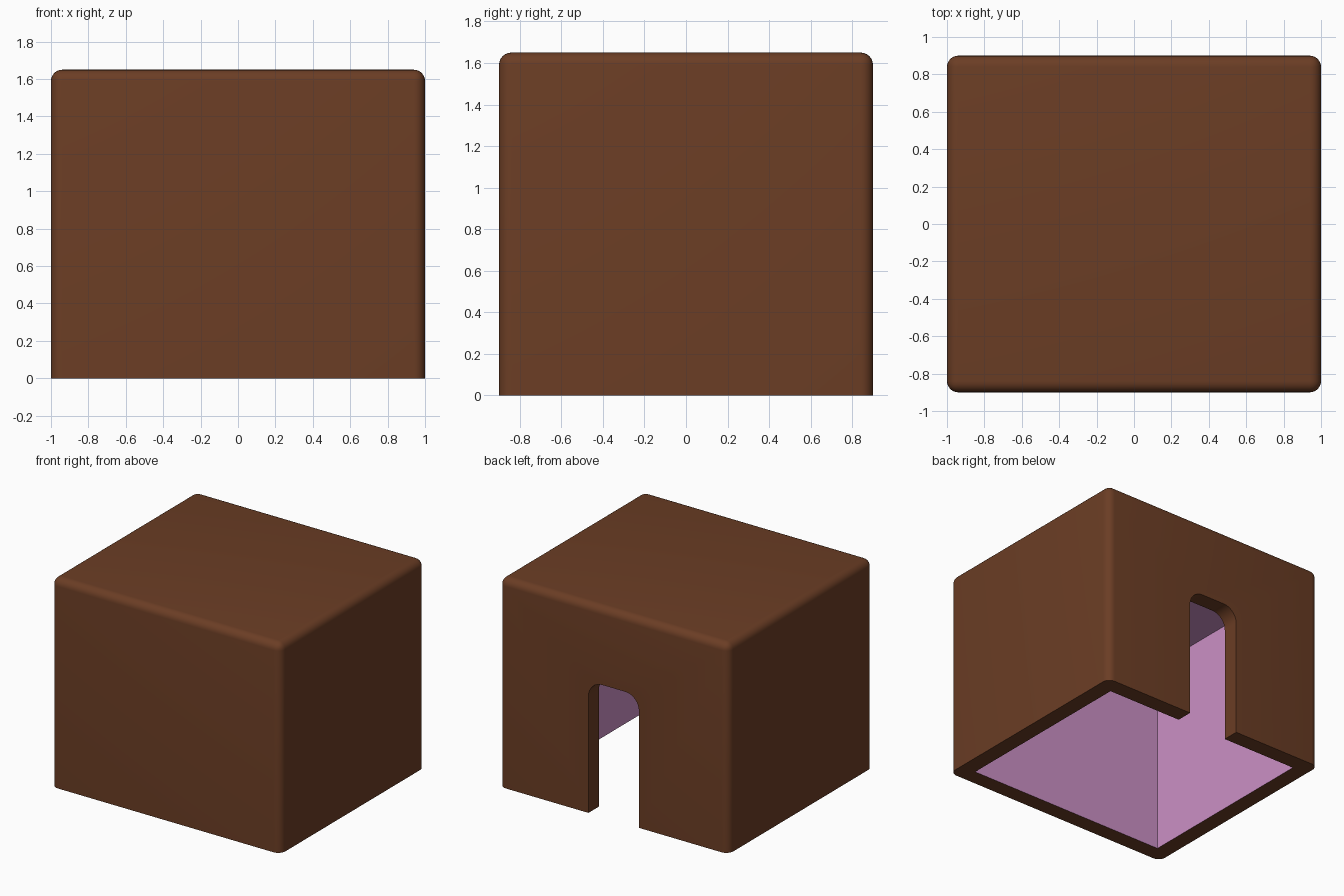
import bpy, bmesh
from math import sin, cos, pi

if "Cube" in bpy.data.objects:
    bpy.data.objects.remove(bpy.data.objects["Cube"])

W, D, H = 1.0, 0.9, 1.65        # half width, half depth, height
WALL, CEIL = 0.13, 1.54


def new_object(name, bm):
    bmesh.ops.recalc_face_normals(bm, faces=bm.faces)
    me = bpy.data.meshes.new(name)
    bm.to_mesh(me)
    bm.free()
    ob = bpy.data.objects.new(name, me)
    bpy.context.collection.objects.link(ob)
    return ob


def box(x, y, z0, z1):
    bm = bmesh.new()
    bmesh.ops.create_cube(bm, size=1)
    for v in bm.verts:
        v.co = (v.co.x * 2 * x, v.co.y * 2 * y, z1 if v.co.z > 0 else z0)
    return bm


def material(name, color):
    m = bpy.data.materials.new(name)
    m.diffuse_color = (*color, 1)
    m.use_nodes = True
    m.node_tree.nodes["Principled BSDF"].inputs["Base Color"].default_value = m.diffuse_color
    return m


def cut(ob, cutter):
    mod = ob.modifiers.new("cut", 'BOOLEAN')
    mod.operation, mod.solver, mod.object = 'DIFFERENCE', 'EXACT', cutter
    bpy.context.view_layer.objects.active = ob
    bpy.ops.object.modifier_apply(modifier=mod.name)
    bpy.data.objects.remove(cutter)


# Outer block with all edges rounded except the bottom rim
bm = box(W, D, 0, H)
edges = [e for e in bm.edges if max(v.co.z for v in e.verts) > 0]
bmesh.ops.bevel(bm, geom=edges, offset=0.06, segments=6, profile=0.5, affect='EDGES')
shell = new_object("house_shell", bm)

# Hollow interior, open at the bottom
cut(shell, new_object("interior_cutter", box(W - WALL, D - WALL, -0.2, CEIL)))

# Doorway with rounded top corners through the back wall
hw, top, r = 0.22, 1.04, 0.12
arc = [(hw - r + r * cos(i * pi / 16), top - r + r * sin(i * pi / 16)) for i in range(9)]
outline = [(-hw, -0.2), (hw, -0.2)] + arc + [(-x, z) for x, z in reversed(arc)]
bm = bmesh.new()
face = bm.faces.new([bm.verts.new((x, 0.6, z)) for x, z in outline])
ext = bmesh.ops.extrude_face_region(bm, geom=[face])
for v in ext["geom"]:
    if isinstance(v, bmesh.types.BMVert):
        v.co.y = 1.1
cut(shell, new_object("doorway_cutter", bm))

# Brown outside, pink inside
shell.data.materials.clear()
shell.data.materials.append(material("brown", (0.147, 0.047, 0.018)))
shell.data.materials.append(material("pink", (0.6, 0.28, 0.56)))
for p in shell.data.polygons:
    c = p.center
    inside = abs(c.x) < W - WALL + 0.01 and abs(c.y) < D - WALL + 0.01
    p.material_index = 1 if inside and 0.01 < c.z < CEIL + 0.01 else 0

shell.select_set(True)
bpy.context.view_layer.objects.active = shell
bpy.ops.object.shade_smooth_by_angle(angle=pi / 6)
